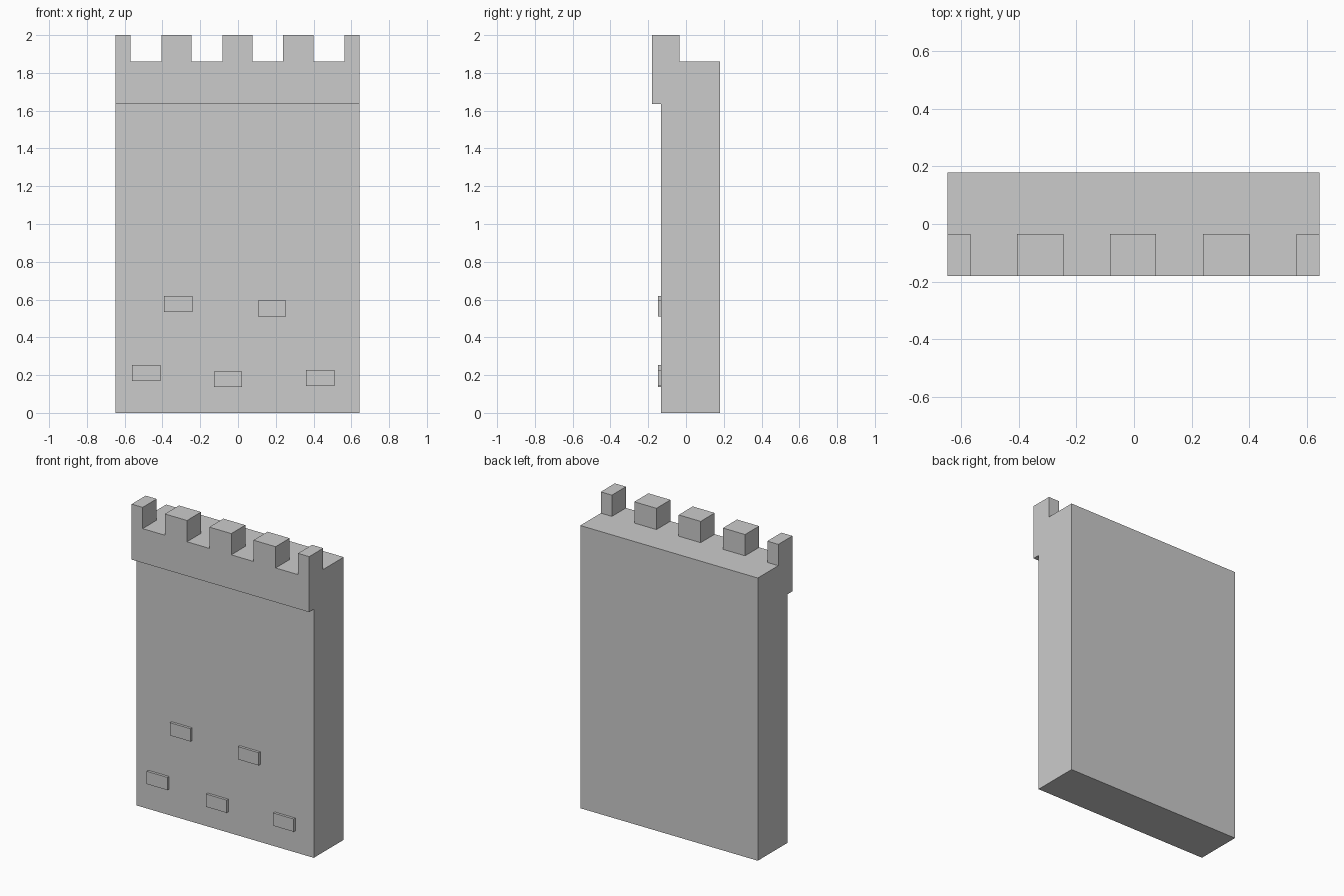
import bpy, bmesh
from mathutils import Vector

if "Cube" in bpy.data.objects:
    bpy.data.objects.remove(bpy.data.objects["Cube"])

X0, X1 = -0.648, 0.644
FRONT, WALL_FRONT, MERLON_BACK, BACK = -0.18, -0.132, -0.034, 0.179
LEDGE_Z, WALK_Z, TOP_Z = 1.635, 1.86, 2.0


def extrude_profile(name, points, offset):
    """Extrude a closed planar outline along an offset vector."""
    bm = bmesh.new()
    face = bm.faces.new([bm.verts.new(p) for p in points])
    ext = bmesh.ops.extrude_face_region(bm, geom=[face], use_keep_orig=True)
    verts = [g for g in ext["geom"] if isinstance(g, bmesh.types.BMVert)]
    bmesh.ops.translate(bm, verts=verts, vec=Vector(offset))
    bmesh.ops.recalc_face_normals(bm, faces=bm.faces)
    mesh = bpy.data.meshes.new(name)
    bm.to_mesh(mesh)
    bm.free()
    obj = bpy.data.objects.new(name, mesh)
    bpy.context.collection.objects.link(obj)
    return obj


# Wall slab with a notch at the upper front that receives the parapet
wall = [(WALL_FRONT, 0), (BACK, 0), (BACK, WALK_Z), (MERLON_BACK, WALK_Z),
        (MERLON_BACK, LEDGE_Z), (WALL_FRONT, LEDGE_Z)]
extrude_profile("wall", [(X0, y, z) for y, z in wall], (X1 - X0, 0, 0))

# Overhanging parapet with battlements: half merlons at the ends
merlons = [(X0, -0.568), (-0.406, -0.245), (-0.083, 0.077),
           (0.239, 0.40), (0.563, X1)]
outline = [(X1, LEDGE_Z), (X0, LEDGE_Z)]
for i, (a, b) in enumerate(merlons):
    if i > 0:
        outline.append((a, WALK_Z))
    outline += [(a, TOP_Z), (b, TOP_Z)]
    if i < len(merlons) - 1:
        outline.append((b, WALK_Z))
extrude_profile("parapet", [(x, FRONT, z) for x, z in outline],
                (0, MERLON_BACK - FRONT, 0))

# Raised bricks on the front face
W, H = 0.075, 0.042
bricks = [(-0.316, 0.577), (0.18, 0.552), (-0.485, 0.212),
          (-0.053, 0.178), (0.435, 0.184)]
for i, (x, z) in enumerate(bricks):
    rect = [(x - W, z - H), (x + W, z - H), (x + W, z + H), (x - W, z + H)]
    extrude_profile(f"brick_{i + 1}", [(px, -0.149, pz) for px, pz in rect],
                    (0, 0.02, 0))
